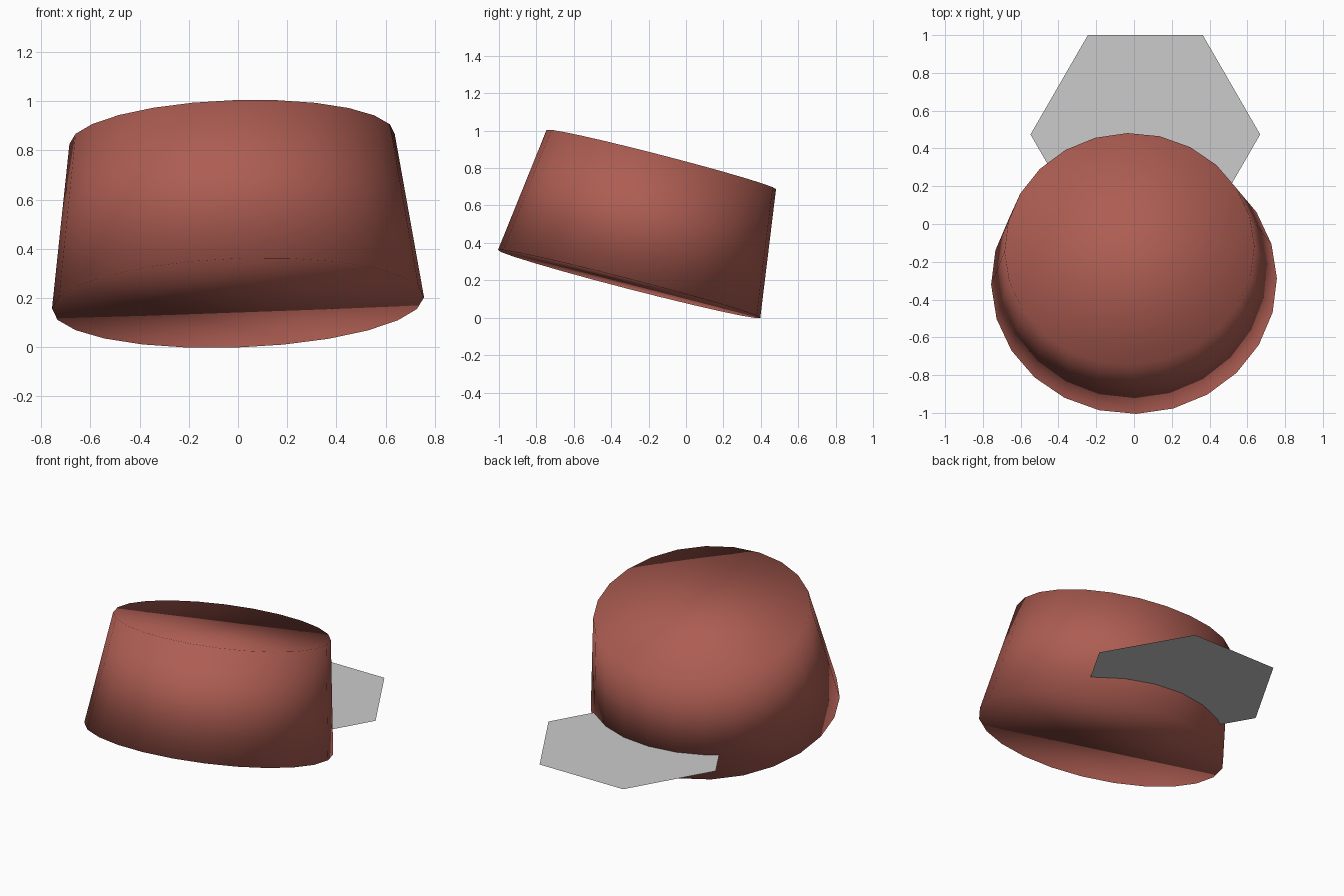
import bpy
from mathutils import Matrix, Vector, Quaternion

if "Cube" in bpy.data.objects:
    bpy.data.objects.remove(bpy.data.objects["Cube"])

# Tilted tapered drum
axis = Vector((-0.035, 0.25, 0.967)).normalized()
bpy.ops.mesh.primitive_cone_add(vertices=24, radius1=0.757, radius2=0.662, depth=0.688)
drum = bpy.context.object
drum.name = "tapered_drum"
tilt = Vector((0, 0, 1)).rotation_difference(axis).to_matrix().to_4x4()
centre = Vector((-0.012, -0.218, 0.513))
drum.data.transform(Matrix.Translation(centre) @ tilt
                    @ Matrix.Diagonal((1, 0.957, 1, 1))
                    @ Matrix.Rotation(0.02, 4, 'Z'))
bpy.ops.object.shade_smooth()
red = bpy.data.materials.new("brick_red")
red.diffuse_color = (0.42, 0.11, 0.085, 1)
red.use_nodes = True
red.node_tree.nodes["Principled BSDF"].inputs["Base Color"].default_value = red.diffuse_color
drum.data.materials.append(red)

# Flat hexagonal plate reaching out from the back of the drum
bpy.ops.mesh.primitive_circle_add(vertices=6, radius=0.608, fill_type='NGON')
plate = bpy.context.object
plate.name = "hexagon_plate"
plate.data.transform(Matrix.Translation((0.06, 0.474, 0.178))
                     @ Matrix.Rotation(0.5235988, 4, 'Z'))
